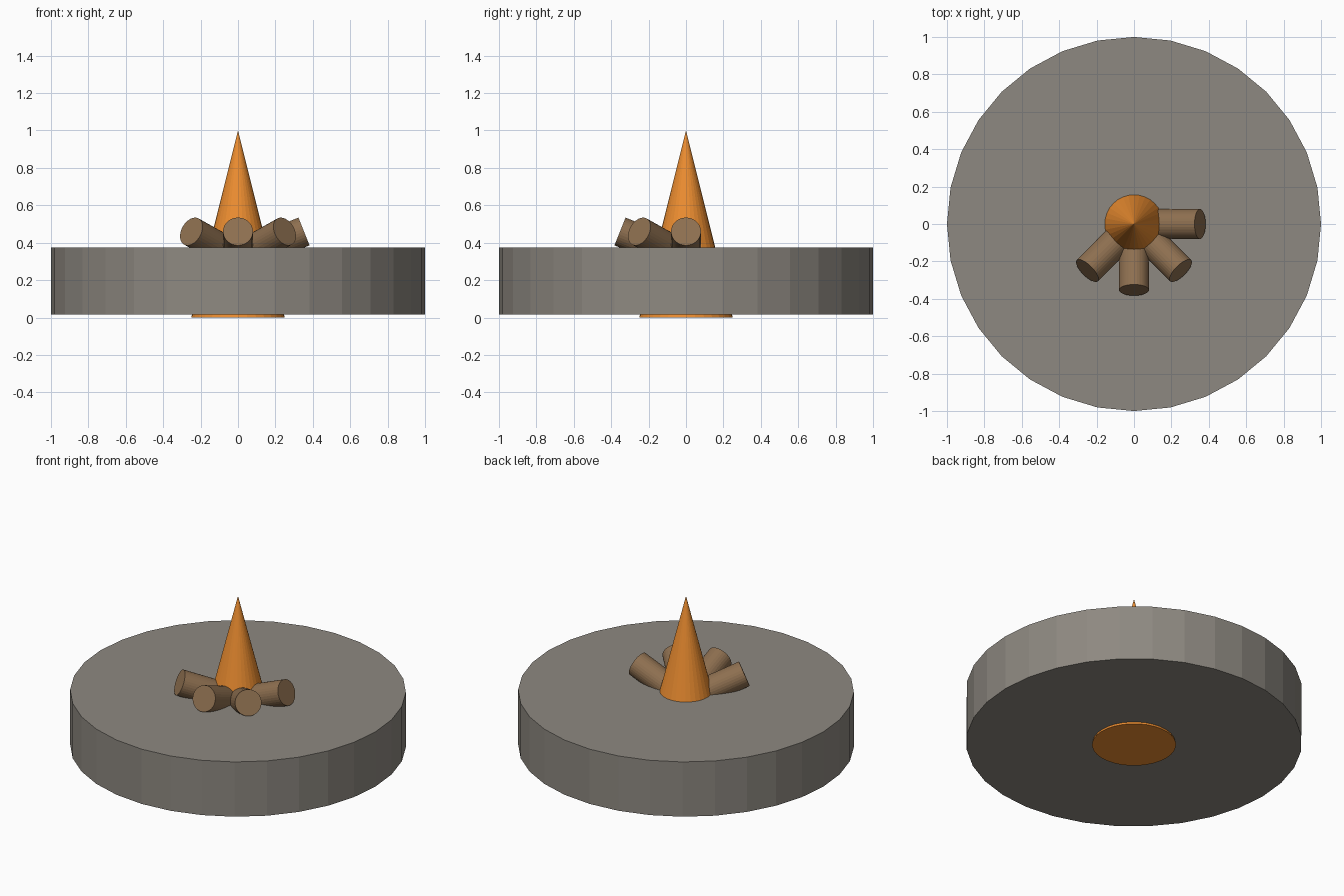
import bpy
from math import radians, cos, sin, pi
from mathutils import Vector

if "Cube" in bpy.data.objects:
    bpy.data.objects.remove(bpy.data.objects["Cube"])


def material(name, rgb):
    m = bpy.data.materials.new(name)
    m.diffuse_color = (*rgb, 1)
    m.use_nodes = True
    m.node_tree.nodes["Principled BSDF"].inputs["Base Color"].default_value = m.diffuse_color
    return m


def finish(name, mat):
    ob = bpy.context.object
    ob.name = name
    ob.data.materials.append(mat)
    return ob


stone = material("stone", (0.27, 0.25, 0.22))
wood = material("wood", (0.27, 0.16, 0.08))
fire = material("fire", (0.85, 0.27, 0.03))

# Stone hearth disc
bpy.ops.mesh.primitive_cylinder_add(vertices=32, radius=1, depth=0.36,
                                    location=(0, 0, 0.195))
finish("stone_base", stone)

# Flame cone, passing through the disc
bpy.ops.mesh.primitive_cone_add(vertices=32, radius1=0.25, radius2=0, depth=1,
                                location=(0, 0, 0.5))
finish("flame", fire)

# Four logs fanned around the front, tilted up and outwards
TILT, LENGTH = radians(21.8), 0.4
for i in range(4):
    a = -i * pi / 4
    axis = Vector((cos(a) * cos(TILT), sin(a) * cos(TILT), sin(TILT)))
    tip = Vector((0.353 * cos(a), 0.353 * sin(a), 0.46))
    bpy.ops.mesh.primitive_cylinder_add(vertices=32, radius=0.08, depth=LENGTH,
                                        location=tip - axis * LENGTH / 2,
                                        rotation=(0, pi / 2 - TILT, a))
    finish(f"log_{i + 1}", wood)
